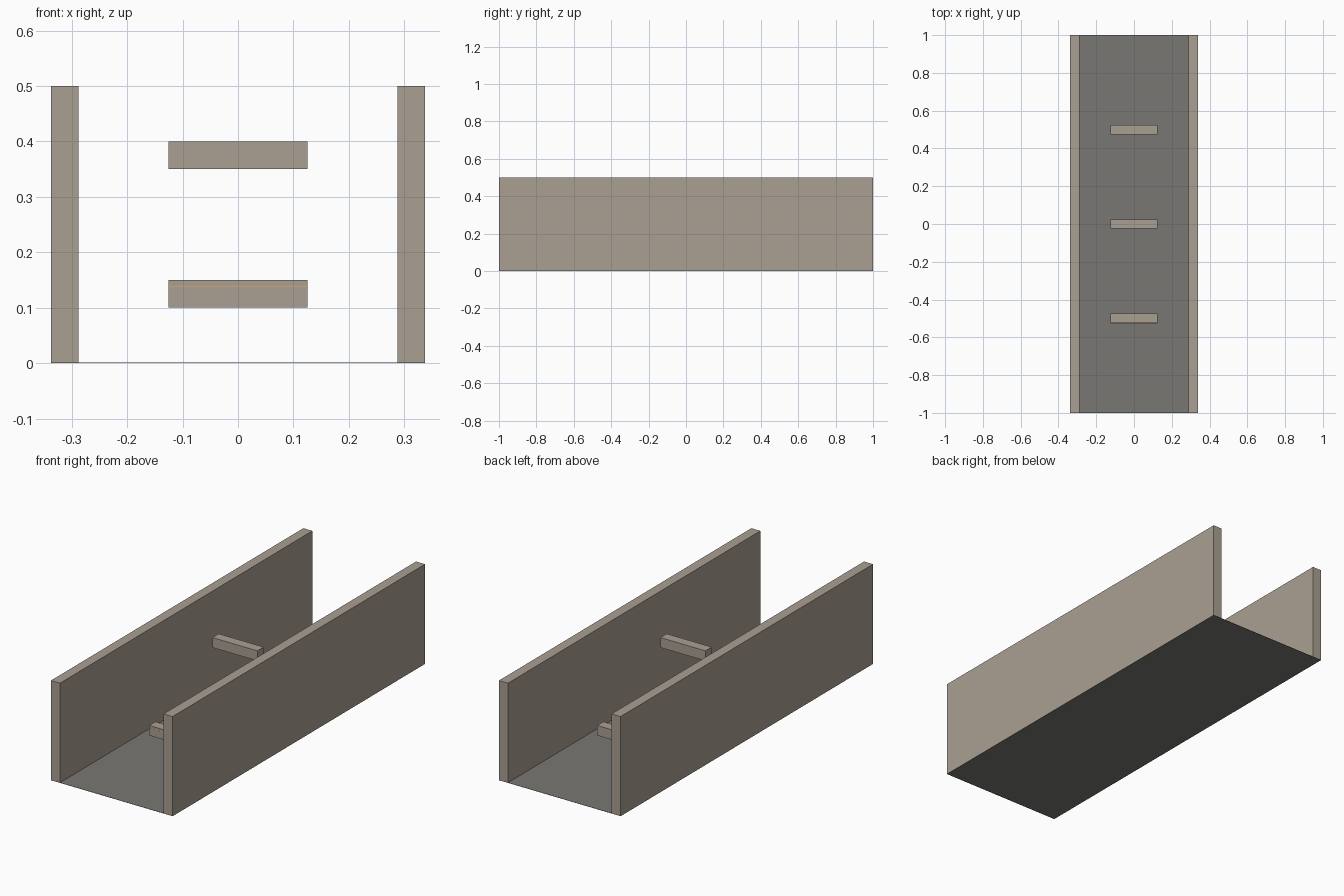
import bpy

if "Cube" in bpy.data.objects:
    bpy.data.objects.remove(bpy.data.objects["Cube"])


def material(name, rgb):
    m = bpy.data.materials.new(name)
    m.diffuse_color = (*rgb, 1)
    m.use_nodes = True
    m.node_tree.nodes["Principled BSDF"].inputs["Base Color"].default_value = m.diffuse_color
    return m


stone = material("warm_stone", (0.40, 0.35, 0.29))
dark = material("dark_floor", (0.19, 0.185, 0.175))
orange = material("orange_line", (0.80, 0.45, 0.10))


def box(name, lo, hi, mat):
    """Axis-aligned box between two corners."""
    bpy.ops.mesh.primitive_cube_add(size=1, location=[(a + b) / 2 for a, b in zip(lo, hi)])
    ob = bpy.context.object
    ob.name = name
    ob.scale = [b - a for a, b in zip(lo, hi)]
    bpy.ops.object.transform_apply(location=False, rotation=False, scale=True)
    ob.data.materials.append(mat)
    return ob


INNER, OUTER, FLOOR = 0.2875, 0.3375, 0.001

# Thin floor sheet
box("floor", (-OUTER, -1, 0), (OUTER, 1, FLOOR), dark)

# Side walls, each with a hairline along the inner face
for side, s in (("left", -1), ("right", 1)):
    x0, x1 = sorted((s * INNER, s * OUTER))
    box(side + "_wall", (x0, -1, FLOOR), (x1, 1, 0.5), stone)

# Floating bars: high one in the middle, low ones fore and aft
for name, y, z in (("front_bar", -0.5, 0.10), ("middle_bar", 0, 0.35), ("back_bar", 0.5, 0.10)):
    box(name, (-0.125, y - 0.025, z), (0.125, y + 0.025, z + 0.05), stone)

# Thin orange line on the front bar
box("front_bar_line", (-0.125, -0.5255, 0.137), (0.125, -0.5245, 0.1385), orange)
